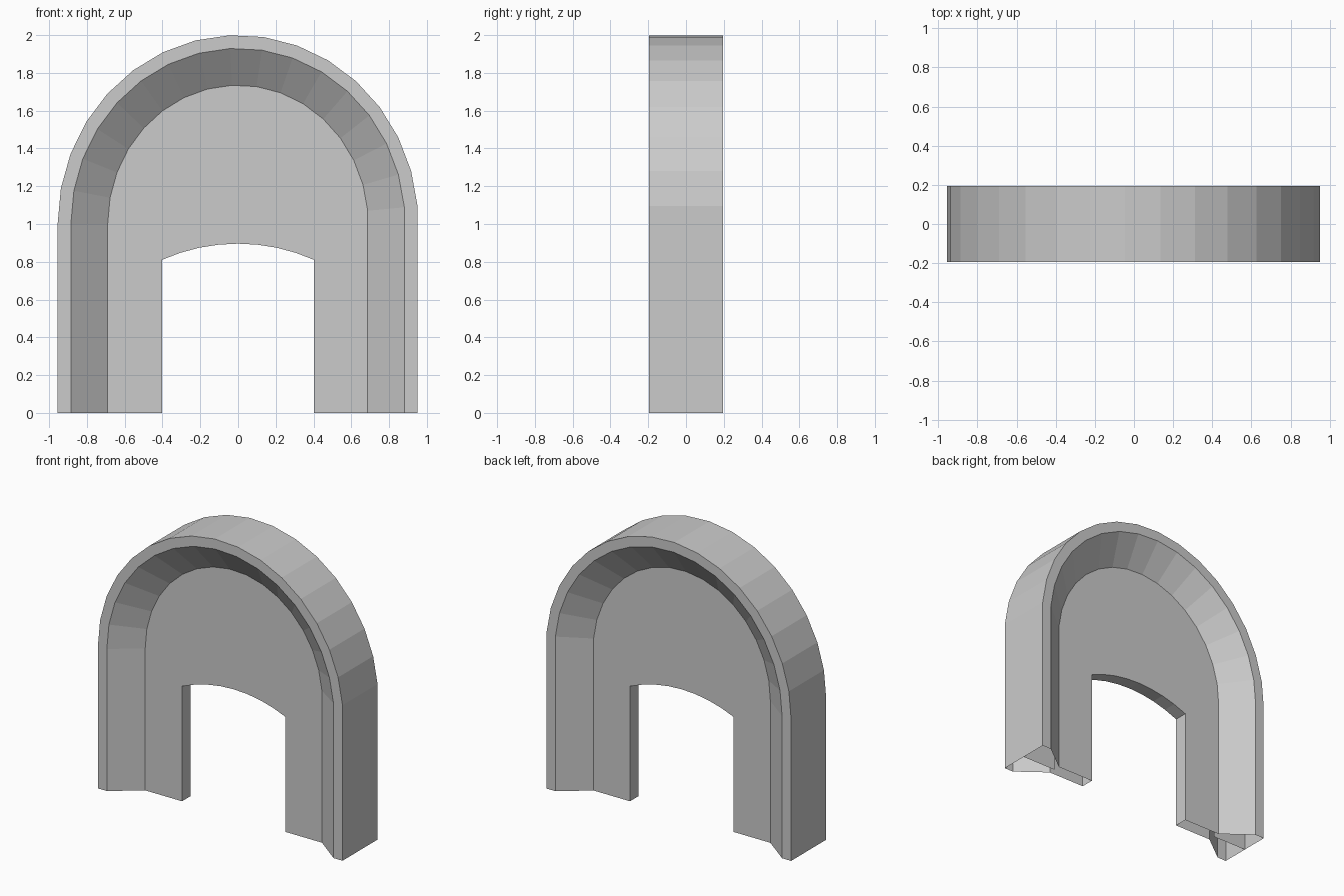
import bpy, bmesh, math

if "Cube" in bpy.data.objects:
    bpy.data.objects.remove(bpy.data.objects["Cube"])

RX, RZ, SPRING = 0.955, 1.0, 1.0   # outer arch radii and springing height
DEPTH, PANEL = 0.195, 0.047        # half depths of frame and panel


def arch_path(inset):
    """Left foot, arc, right foot, as (x, z) points."""
    pts = []
    for k in range(17):
        a = math.pi * (1 - k / 16.5)
        pts.append(((RX - inset) * math.cos(a), SPRING + (RZ - inset) * math.sin(a)))
    return [(pts[0][0], 0)] + pts + [(pts[-1][0], 0)]


def finish(name, bm):
    bmesh.ops.remove_doubles(bm, verts=bm.verts, dist=1e-5)
    bmesh.ops.recalc_face_normals(bm, faces=bm.faces)
    mesh = bpy.data.meshes.new(name)
    bm.to_mesh(mesh)
    bm.free()
    ob = bpy.data.objects.new(name, mesh)
    bpy.context.collection.objects.link(ob)
    return ob


def strip(bm, rows):
    """Quads between consecutive rows of 3D points."""
    rows = [[bm.verts.new(p) for p in r] for r in rows]
    for a, b in zip(rows, rows[1:]):
        for i in range(len(a) - 1):
            bm.faces.new((a[i], a[i + 1], b[i + 1], b[i]))


def sweep(name, profile):
    bm = bmesh.new()
    strip(bm, [[(x, y, z) for x, z in arch_path(inset)] for inset, y in profile])
    return finish(name, bm)


# Arched frame with bevelled inner sides, open at the feet
sweep("arch_frame", [(0.265, -PANEL), (0.07, -DEPTH), (0, -DEPTH),
                     (0, DEPTH), (0.07, DEPTH), (0.265, PANEL)])

# Thin web inside the hollow frame
sweep("frame_web", [(0.265, 0), (0, 0)])

# Recessed panel with a doorway under a shallow arch
HALF, EDGE, RISE = 0.403, 0.81, 0.086
R = (HALF ** 2 + RISE ** 2) / (2 * RISE)
span = math.asin(HALF / R)
door = [(HALF, 0)]
for k in range(9):
    a = span * (1 - k / 4)
    door.append((R * math.sin(a), EDGE + RISE - R + R * math.cos(a)))
door.append((-HALF, 0))

bm = bmesh.new()
for y in (-PANEL, PANEL):
    bm.faces.new([bm.verts.new((x, y, z)) for x, z in arch_path(0.265) + door])
strip(bm, [[(x, y, z) for x, z in door] for y in (-PANEL, PANEL)])
finish("door_panel", bm)
